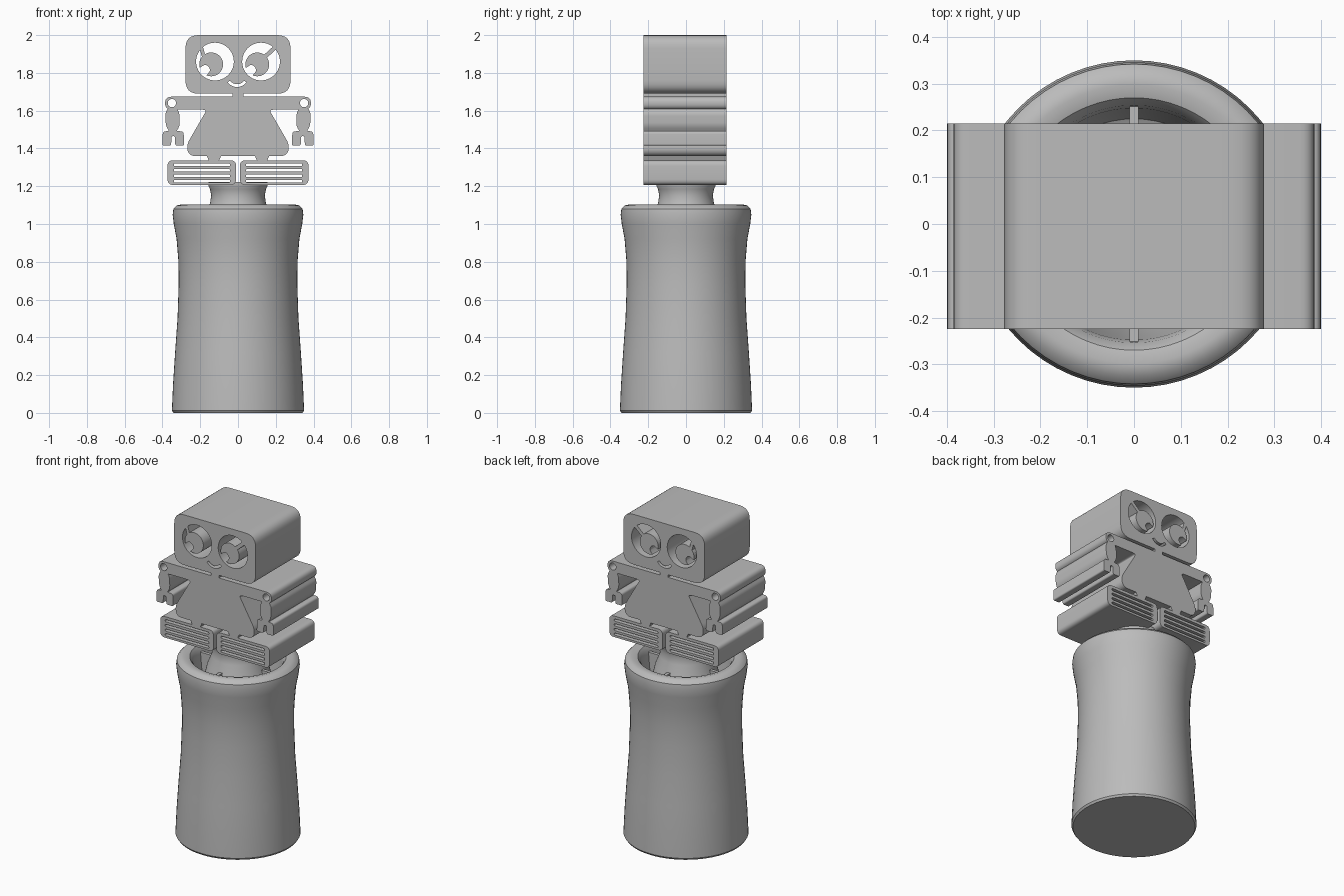
import bpy, bmesh, math
from mathutils import Vector

if "Cube" in bpy.data.objects:
    bpy.data.objects.remove(bpy.data.objects["Cube"], do_unlink=True)

GREY = (0.5, 0.5, 0.5, 1)
mat = bpy.data.materials.new("plain_grey")
mat.use_nodes = True
mat.diffuse_color = GREY
mat.node_tree.nodes["Principled BSDF"].inputs["Base Color"].default_value = GREY

HALF_DEPTH, Y_MID = 0.22, -0.005


def finish(name, bm):
    """Clean a bmesh, make it an object and shade it."""
    bmesh.ops.remove_doubles(bm, verts=bm.verts, dist=0.0003)
    bmesh.ops.recalc_face_normals(bm, faces=bm.faces)
    mesh = bpy.data.meshes.new(name)
    bm.to_mesh(mesh)
    bm.free()
    mesh.materials.append(mat)
    ob = bpy.data.objects.new(name, mesh)
    bpy.context.collection.objects.link(ob)
    bpy.ops.object.select_all(action="DESELECT")
    ob.select_set(True)
    bpy.context.view_layer.objects.active = ob
    bpy.ops.object.shade_smooth_by_angle(angle=math.radians(35))
    return ob


def lathe(name, profile, steps=64):
    bm = bmesh.new()
    vs = [bm.verts.new((r, 0, z)) for r, z in profile]
    es = [bm.edges.new(pair) for pair in zip(vs, vs[1:])]
    bmesh.ops.spin(bm, geom=vs + es, cent=(0, 0, 0), axis=(0, 0, 1),
                   angle=math.tau, steps=steps)
    return finish(name, bm)


def circle(x, z, r, n=40):
    return [(x + r * math.cos(math.tau * i / n), z + r * math.sin(math.tau * i / n))
            for i in range(n)]


def rounded(corners, steps=6):
    """Polygon of (x, z, cut) corners, each rounded off by its cut length."""
    out = []
    for i, (x, z, cut) in enumerate(corners):
        p = Vector((x, z))
        if not cut:
            out.append((x, z))
            continue
        a = Vector(corners[i - 1][:2])
        b = Vector(corners[(i + 1) % len(corners)][:2])
        a = p + (a - p).normalized() * cut
        b = p + (b - p).normalized() * cut
        for k in range(steps + 1):
            t = k / steps
            out.append(tuple(a * (1 - t) ** 2 + p * 2 * t * (1 - t) + b * t * t))
    return out


def box(x0, x1, z0, z1, cut):
    return rounded([(x0, z0, cut), (x1, z0, cut), (x1, z1, cut), (x0, z1, cut)])


def flip(loop):
    return [(-x, z) for x, z in reversed(loop)]


def slab(name, loops):
    """Extrude a front outline, with any holes, through the full depth."""
    curve = bpy.data.curves.new(name, "CURVE")
    curve.dimensions, curve.fill_mode, curve.extrude = "2D", "BOTH", HALF_DEPTH
    for loop in loops:
        sp = curve.splines.new("POLY")
        sp.points.add(len(loop) - 1)
        for pt, (x, z) in zip(sp.points, loop):
            pt.co = (x, z, 0, 1)
        sp.use_cyclic_u = True
    tmp = bpy.data.objects.new(name + "_outline", curve)
    bpy.context.collection.objects.link(tmp)
    deps = bpy.context.evaluated_depsgraph_get()
    mesh = bpy.data.meshes.new_from_object(tmp.evaluated_get(deps))
    bm = bmesh.new()
    bm.from_mesh(mesh)
    for v in bm.verts:
        x, z, d = v.co
        v.co = (x, Y_MID - d, z)
    bpy.data.objects.remove(tmp, do_unlink=True)
    bpy.data.curves.remove(curve)
    bpy.data.meshes.remove(mesh)
    return finish(name, bm)


# Waisted pot with a rolled rim and a cavity
lathe("pot", [(0, 0), (0.342, 0), (0.35, 0.012), (0.344, 0.15), (0.333, 0.32),
              (0.32, 0.5), (0.314, 0.68), (0.315, 0.8), (0.325, 0.92),
              (0.34, 1.0), (0.346, 1.05), (0.342, 1.08), (0.325, 1.098),
              (0.298, 1.104), (0.27, 1.096), (0.254, 1.075), (0.248, 1.04),
              (0.24, 0.95), (0.225, 0.87), (0.19, 0.85), (0, 0.85)])

# Stem that flares down into the pot
lathe("stem", [(0, 0.84), (0.205, 0.84), (0.195, 0.95), (0.172, 1.05),
               (0.148, 1.11), (0.142, 1.15), (0.148, 1.185), (0.156, 1.2),
               (0.156, 1.222), (0, 1.222)])

# Crossed ribs between stem and pot wall
for name, size in (("rib_front_back", (0.02, 0.51, 0.12)),
                   ("rib_left_right", (0.51, 0.02, 0.12))):
    bm = bmesh.new()
    bmesh.ops.create_cube(bm, size=1)
    for v in bm.verts:
        v.co = Vector([c * s for c, s in zip(v.co, size)]) + Vector((0, 0, 1.0))
    finish(name, bm)

# Head with eye openings and a smile slot
EYE_X, EYE_Z, EYE_R = 0.122, 1.86, 0.1
arc = [math.radians(215 + 110 * i / 12) for i in range(13)]
smile = [(r * math.cos(a) - 0.005, 1.785 + r * math.sin(a))
         for r, seq in ((0.06, arc), (0.045, arc[::-1])) for a in seq]
slab("head", [box(-0.278, 0.278, 1.69, 2.0, 0.07), smile]
     + [circle(s * EYE_X, EYE_Z, EYE_R) for s in (-1, 1)])

# Pupils with a bitten highlight, each held by a small strut
for side, name in ((-1, "right"), (1, "left")):
    px, pz = side * EYE_X - 0.02, EYE_Z - 0.015
    bite = Vector((px - 0.034, pz - 0.03))
    loop = []
    for p in circle(px, pz, 0.063, 64):
        d = Vector(p) - bite
        if d.length < 0.027:
            inward = Vector((px, pz)) - bite
            # mirror the point across the bite centre line onto its inner arc
            n = inward.normalized()
            d = d - 2 * d.dot(n) * n
            p = tuple(bite + d.normalized() * 0.027)
        loop.append(p)
    slab(name + "_pupil", [loop])
    u = Vector((side, 1)).normalized()
    w = Vector((-u.y, u.x)) * 0.011
    a = Vector((px, pz)) + u * 0.055
    b = Vector((side * EYE_X, EYE_Z)) + u * 0.101
    slab(name + "_eye_strut", [[tuple(q) for q in (a - w, b - w, b + w, a + w)]])

# Torso with neck, shoulder bar, shoulder holes and hips
half = [(0.028, 1.69, 0), (0.028, 1.674, 0), (0.386, 1.674, 0.034),
        (0.386, 1.606, 0.034), (0.185, 1.606, 0.012), (0.168, 1.6, 0.01),
        (0.272, 1.42, 0.03), (0.262, 1.36, 0.035), (0.165, 1.36, 0),
        (0.155, 1.336, 0), (0.1, 1.336, 0), (0.09, 1.36, 0)]
torso = rounded(half + [(-x, z, c) for x, z, c in reversed(half)])
slab("torso", [torso] + [circle(s * 0.35, 1.64, 0.022, 24) for s in (-1, 1)])

# Arms with forked hands
arm = rounded([(0.322, 1.61, 0), (0.31, 1.585, 0.015), (0.308, 1.52, 0.02),
               (0.325, 1.492, 0.005), (0.288, 1.49, 0.015), (0.285, 1.415, 0.01),
               (0.332, 1.415, 0.01), (0.334, 1.465, 0.008), (0.352, 1.465, 0.008),
               (0.354, 1.415, 0.01), (0.4, 1.415, 0.01), (0.398, 1.49, 0.015),
               (0.365, 1.492, 0.005), (0.382, 1.52, 0.02), (0.385, 1.585, 0.015),
               (0.372, 1.61, 0)])
slab("left_arm", [arm])
slab("right_arm", [flip(arm)])

# Feet with four slots each
foot = [box(0.01, 0.373, 1.207, 1.337, 0.03)]
foot += [box(0.042, 0.34, z - 0.007, z + 0.007, 0.006)
         for z in (1.313, 1.284, 1.255, 1.227)]
slab("left_foot", foot)
slab("right_foot", [flip(loop) for loop in foot])
